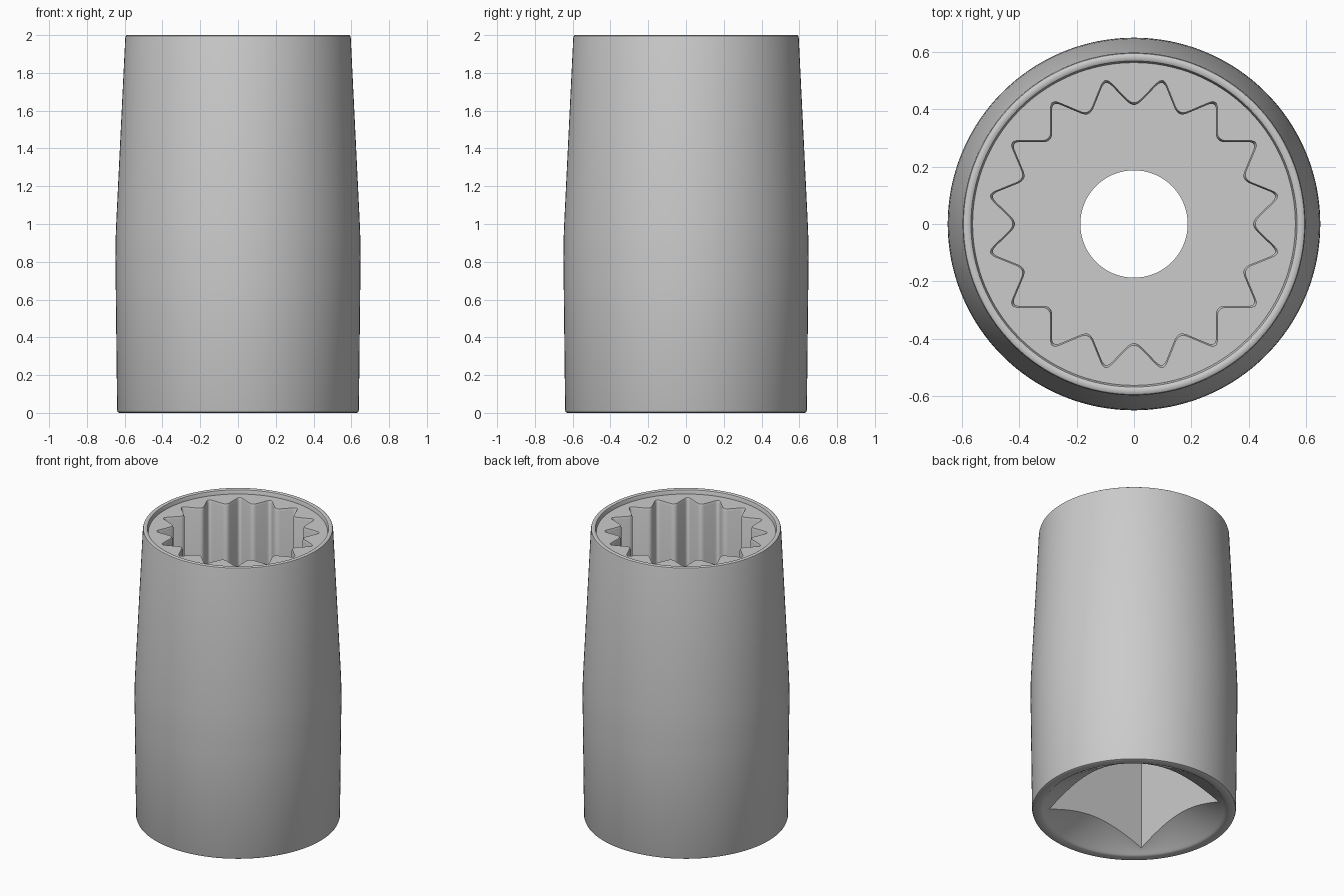
import bpy, bmesh
from math import sin, cos, pi, radians
from mathutils import Vector

if "Cube" in bpy.data.objects:
    bpy.data.objects.remove(bpy.data.objects["Cube"])


def make_object(name, bm):
    bmesh.ops.recalc_face_normals(bm, faces=bm.faces)
    mesh = bpy.data.meshes.new(name)
    bm.to_mesh(mesh)
    bm.free()
    obj = bpy.data.objects.new(name, mesh)
    bpy.context.collection.objects.link(obj)
    return obj


def lathe(name, profile, steps=128):
    """Spin an (r, z) profile whose two ends lie on the z axis."""
    bm = bmesh.new()
    verts = [bm.verts.new((r, 0, z)) for r, z in profile]
    edges = [bm.edges.new(pair) for pair in zip(verts, verts[1:])]
    bmesh.ops.spin(bm, geom=verts + edges, cent=(0, 0, 0), axis=(0, 0, 1),
                   angle=2 * pi, steps=steps, use_duplicate=False)
    bmesh.ops.remove_doubles(bm, verts=bm.verts, dist=1e-5)
    return make_object(name, bm)


def prism(name, outline, levels):
    """Loft a flat outline through (z, scale) levels and cap both ends."""
    bm = bmesh.new()
    rings = [[bm.verts.new((x * s, y * s, z)) for x, y in outline]
             for z, s in levels]
    n = len(outline)
    for a, b in zip(rings, rings[1:]):
        for i in range(n):
            j = (i + 1) % n
            bm.faces.new((a[i], a[j], b[j], b[i]))
    bm.faces.new(rings[0][::-1])
    bm.faces.new(rings[-1])
    return make_object(name, bm)


def rounded(corners, dist, steps=5):
    """Replace each corner with a small curve."""
    pts = []
    n = len(corners)
    for i, c in enumerate(corners):
        a = c + (corners[i - 1] - c).normalized() * dist
        b = c + (corners[(i + 1) % n] - c).normalized() * dist
        for k in range(steps + 1):
            t = k / steps
            pts.append(a * (1 - t) ** 2 + c * 2 * t * (1 - t) + b * t * t)
    return pts


# Outer body with recessed top face and conical lead-in underneath
body = lathe("socket_body", [
    (0, 0.32), (0.565, 0.016), (0.574, 0.006), (0.588, 0),
    (0.628, 0), (0.636, 0.004), (0.640, 0.014),
    (0.648, 0.72), (0.649, 0.82), (0.648, 0.92), (0.645, 1.0),
    (0.597, 1.985), (0.594, 1.996), (0.588, 2.0),
    (0.575, 2.0), (0.568, 1.996), (0.565, 1.988), (0.562, 1.97), (0, 1.97)])

# Sixteen-point star pocket, edges slightly eased at the mouth
star = []
for i in range(32):
    r = 0.515 if i % 2 else 0.403
    star.append(Vector((r * cos(i * pi / 16), r * sin(i * pi / 16))))
pocket = prism("star_pocket_cutter", rounded(star, 0.033),
               [(1.08, 1), (1.955, 1), (1.972, 1.02), (2.1, 1.02)])

# Square drive recess and round through hole
h = 0.377
square = prism("square_drive_cutter", [(-h, -h), (h, -h), (h, h), (-h, h)],
               [(-0.1, 1), (0.9, 1)])
hole = prism("through_hole_cutter",
             [(0.187 * cos(i * pi / 32), 0.187 * sin(i * pi / 32))
              for i in range(64)], [(0.6, 1), (1.4, 1)])

# Cut the openings
bpy.context.view_layer.objects.active = body
body.select_set(True)
for cutter in (pocket, square, hole):
    mod = body.modifiers.new(cutter.name, 'BOOLEAN')
    mod.operation = 'DIFFERENCE'
    mod.solver = 'EXACT'
    mod.object = cutter
    bpy.ops.object.modifier_apply(modifier=mod.name)
    bpy.data.objects.remove(cutter)

bpy.ops.object.shade_smooth_by_angle(angle=radians(35))
